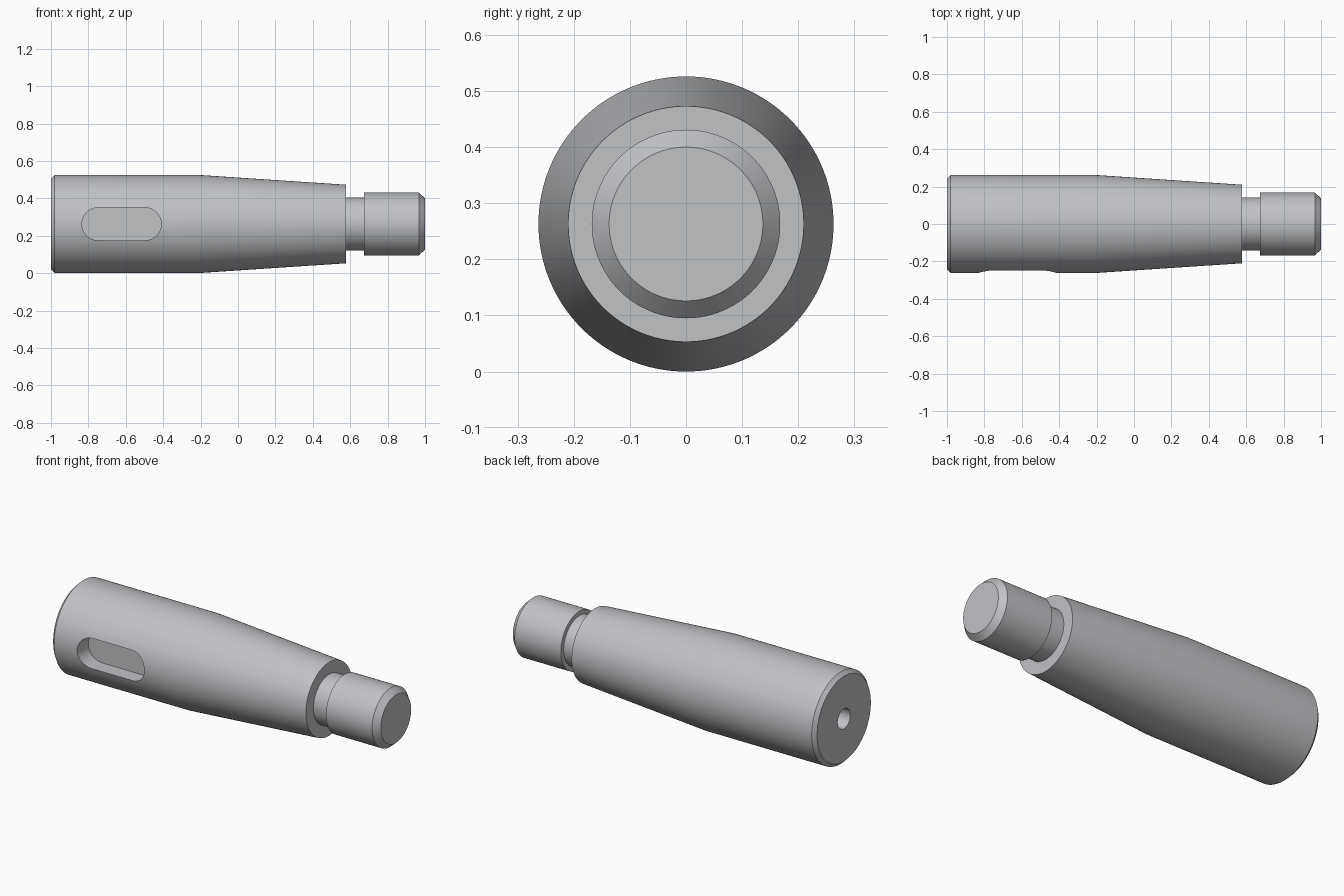
import bpy, bmesh, math
from mathutils import Matrix, Vector

default = bpy.data.objects.get("Cube")
if default:
    bpy.data.objects.remove(default, do_unlink=True)

RADIUS = 0.263
SEGMENTS = 128

# Brushed steel colour
steel = bpy.data.materials.new("steel_grey")
steel.use_nodes = True
colour = (0.53, 0.54, 0.56, 1)
steel.diffuse_color = colour
steel.node_tree.nodes["Principled BSDF"].inputs["Base Color"].default_value = colour


def make_object(name, bm):
    bmesh.ops.recalc_face_normals(bm, faces=bm.faces)
    mesh = bpy.data.meshes.new(name)
    bm.to_mesh(mesh)
    bm.free()
    mesh.materials.append(steel)
    obj = bpy.data.objects.new(name, mesh)
    bpy.context.collection.objects.link(obj)
    return obj


def lathe(name, profile, steps):
    """Turn (x, radius) points around the long axis, with flat end caps."""
    bm = bmesh.new()
    rings = []
    for x, r in profile:
        angles = [math.tau * i / steps for i in range(steps)]
        rings.append([bm.verts.new((x, r * math.cos(a), RADIUS + r * math.sin(a)))
                      for a in angles])
    for a, b in zip(rings, rings[1:]):
        for i in range(steps):
            j = (i + 1) % steps
            bm.faces.new((a[i], a[j], b[j], b[i]))
    bm.faces.new(rings[0])
    bm.faces.new(rings[-1])
    return make_object(name, bm)


def slot_prism(name, x0, x1, r, y0, y1):
    """Round-ended bar from y0 to y1."""
    bm = bmesh.new()
    outline = []
    for cx, start in ((x1 - r, -math.pi / 2), (x0 + r, math.pi / 2)):
        for i in range(25):
            a = start + math.pi * i / 24
            outline.append(bm.verts.new((cx + r * math.cos(a), y0, RADIUS + r * math.sin(a))))
    face = bm.faces.new(outline)
    result = bmesh.ops.extrude_face_region(bm, geom=[face])
    moved = [v for v in result["geom"] if isinstance(v, bmesh.types.BMVert)]
    bmesh.ops.translate(bm, verts=moved, vec=(0, y1 - y0, 0))
    return make_object(name, bm)


# Turned body: chamfered barrel, tapered nose, undercut neck and chamfered spigot
shaft = lathe("turned_handle", [
    (-1, 0.243), (-0.98, RADIUS), (-0.22, RADIUS), (0.577, 0.21),
    (0.577, 0.142), (0.675, 0.142), (0.675, 0.168), (0.967, 0.168), (1, 0.137),
], SEGMENTS)

# Keyway on the front and centre bore in the wide end
cutters = [
    slot_prism("keyway_cutter", -0.835, -0.41, 0.087, -0.4, -0.16),
    lathe("bore_cutter", [(-1.1, 0.057), (-0.75, 0.057)], 48),
]
bpy.context.view_layer.objects.active = shaft
shaft.select_set(True)
for cutter in cutters:
    cutter.hide_render = True
    mod = shaft.modifiers.new(cutter.name, "BOOLEAN")
    mod.operation = "DIFFERENCE"
    mod.solver = "EXACT"
    mod.object = cutter
    bpy.ops.object.modifier_apply(modifier=mod.name)
    bpy.data.objects.remove(cutter, do_unlink=True)

# Smooth turned surfaces, crisp machined edges
bpy.ops.object.shade_smooth_by_angle(angle=math.radians(25))
